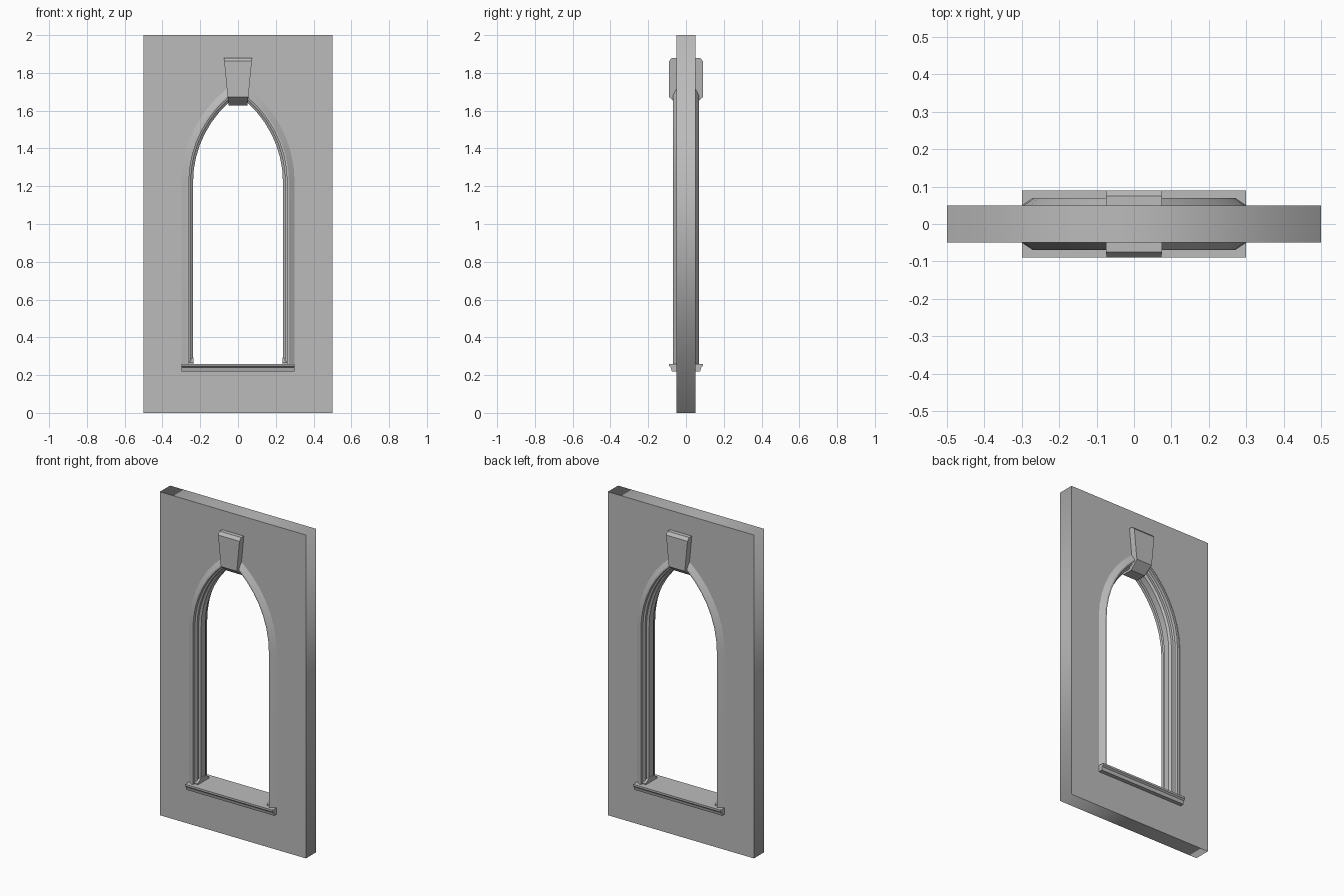
import bpy, bmesh, math

cube = bpy.data.objects.get("Cube")
if cube:
    bpy.data.objects.remove(cube, do_unlink=True)

stone = bpy.data.materials.new("grey stone")
stone.use_nodes = True
GREY = (0.5, 0.5, 0.5, 1)
stone.diffuse_color = GREY
stone.node_tree.nodes["Principled BSDF"].inputs["Base Color"].default_value = GREY

SILL_TOP, SPRING, SEGMENTS = 0.26, 1.22, 8
ARC_CENTRE = 0.33   # each arc is struck from this far past the middle


def make_object(name, bm):
    bmesh.ops.recalc_face_normals(bm, faces=bm.faces)
    mesh = bpy.data.meshes.new(name)
    bm.to_mesh(mesh)
    bm.free()
    obj = bpy.data.objects.new(name, mesh)
    bpy.context.collection.objects.link(obj)
    mesh.materials.append(stone)
    return obj


def arch_path(half_width, bottom):
    """Pointed arch outline as (x, z), from right foot to left foot."""
    radius = half_width + ARC_CENTRE
    end = math.acos(ARC_CENTRE / radius)
    right = [(half_width, bottom)]
    for i in range(SEGMENTS + 1):
        a = end * i / SEGMENTS
        right.append((radius * math.cos(a) - ARC_CENTRE, SPRING + radius * math.sin(a)))
    return right + [(-x, z) for x, z in reversed(right[:-1])]


def prism(name, section, scale_x):
    """Extrude a closed (y, z) section along x; scale_x(z) is the half width."""
    bm = bmesh.new()
    ends = [[bm.verts.new((s * scale_x(z), y, z)) for y, z in section] for s in (-1, 1)]
    for ring in ends:
        bm.faces.new(ring)
    for i in range(len(section)):
        j = (i + 1) % len(section)
        bm.faces.new((ends[0][i], ends[0][j], ends[1][j], ends[1][i]))
    return make_object(name, bm)


def mirrored(half):
    return half + [(-y, z) for y, z in reversed(half)]


# Wall slab with a pointed opening
curve = bpy.data.curves.new("wall", "CURVE")
curve.dimensions = "2D"
curve.fill_mode = "BOTH"
curve.extrude = 0.05
for outline in ([(-0.5, 0), (0.5, 0), (0.5, 2), (-0.5, 2)], arch_path(0.28, 0.24)):
    spline = curve.splines.new("POLY")
    spline.points.add(len(outline) - 1)
    for point, (x, z) in zip(spline.points, outline):
        point.co = (x, z, 0, 1)
    spline.use_cyclic_u = True
wall = bpy.data.objects.new("wall", curve)
bpy.context.collection.objects.link(wall)
curve.materials.append(stone)
wall.rotation_euler.x = math.pi / 2
bpy.context.view_layer.objects.active = wall
wall.select_set(True)
bpy.ops.object.convert(target="MESH")
bpy.ops.object.transform_apply(location=False, rotation=True, scale=False)

# Stepped moulding swept around the opening, as (half width, depth)
half = [(0.30, 0.05), (0.27, 0.07), (0.26, 0.07), (0.26, 0.05),
        (0.25, 0.045), (0.25, 0.03), (0.238, 0.02)]
section = half + [(w, -y) for w, y in reversed(half)]
bm = bmesh.new()
rails = [[bm.verts.new((x, y, z)) for x, z in arch_path(w, SILL_TOP - 0.01)] for w, y in section]
for a, b in zip(rails, rails[1:]):
    for i in range(len(a) - 1):
        bm.faces.new((a[i], a[i + 1], b[i + 1], b[i]))
frame = make_object("arch_moulding", bm)
bpy.ops.object.select_all(action="DESELECT")
frame.select_set(True)
bpy.context.view_layer.objects.active = frame
bpy.ops.object.shade_smooth_by_angle(angle=math.radians(25))

# Sill with a stepped underside, running through the wall
prism("sill", mirrored([(0.09, SILL_TOP), (0.09, 0.248), (0.08, 0.24), (0.075, 0.22)]),
      lambda z: 0.30)

# Tapered keystone with chamfered edges
prism("keystone",
      mirrored([(0.075, 1.88), (0.09, 1.862), (0.09, 1.672), (0.07, 1.655), (0.035, 1.627)]),
      lambda z: 0.05 + 0.025 * (z - 1.627) / 0.253)

# Small sloped feet at the bottom of each jamb
for side, name in ((1, "left_jamb_foot"), (-1, "right_jamb_foot")):
    foot = prism(name, mirrored([(0.055, SILL_TOP), (0.055, 0.268), (0.02, 0.292)]),
                 lambda z: 0.014)
    foot.location.x = side * 0.25
